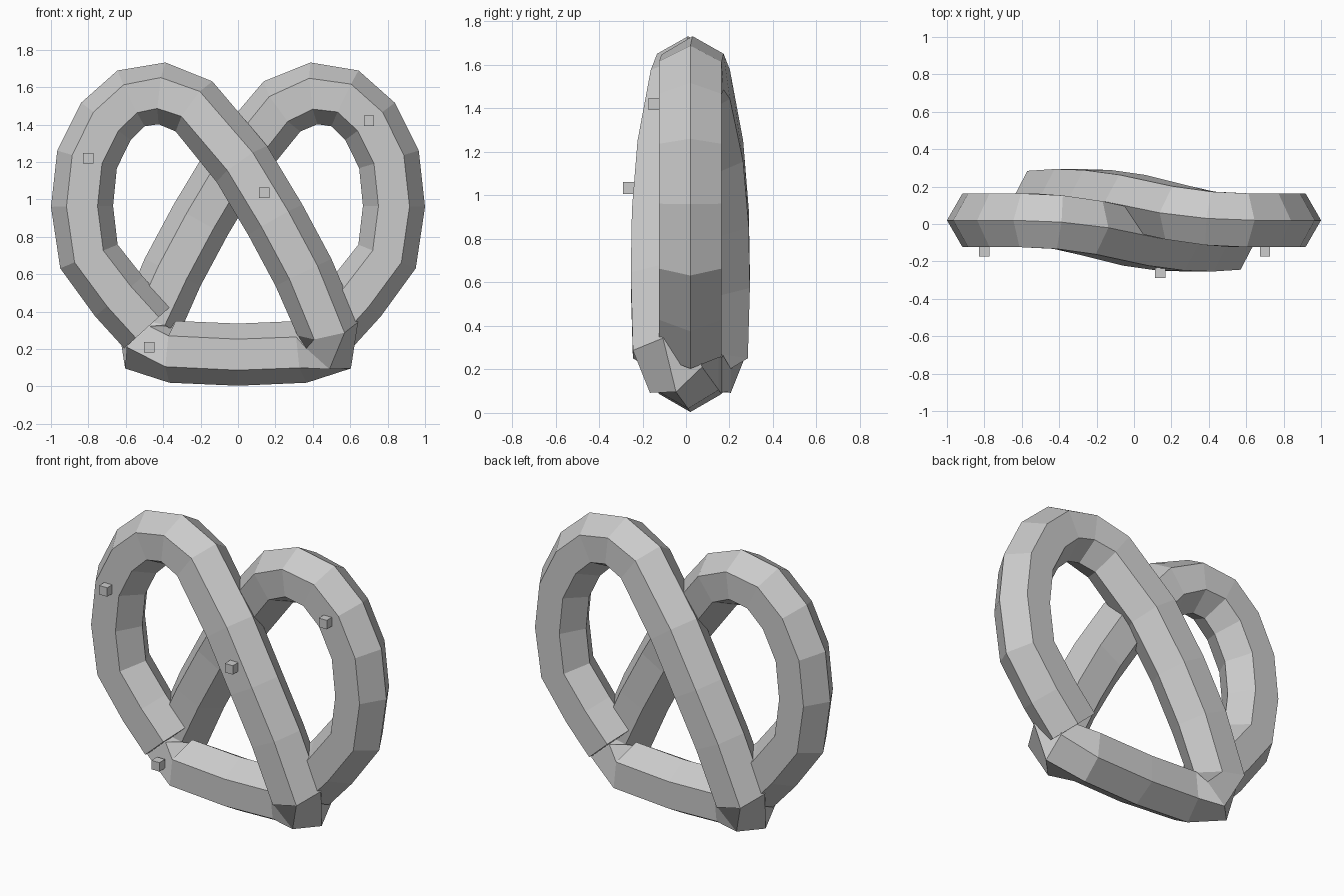
import bpy, bmesh, math
from mathutils import Vector

cube = bpy.data.objects.get("Cube")
if cube:
    bpy.data.objects.remove(cube, do_unlink=True)

RADIUS = 0.166
SIDES = 6
MID_Y = 0.02

grey = bpy.data.materials.new("plain grey")
grey.use_nodes = True
colour = (0.6, 0.6, 0.6, 1)
grey.diffuse_color = colour
grey.node_tree.nodes["Principled BSDF"].inputs["Base Color"].default_value = colour


def add_object(name, bm):
    bmesh.ops.recalc_face_normals(bm, faces=bm.faces)
    mesh = bpy.data.meshes.new(name)
    bm.to_mesh(mesh)
    bm.free()
    mesh.materials.append(grey)
    obj = bpy.data.objects.new(name, mesh)
    bpy.context.collection.objects.link(obj)
    return obj


# Half of the rope: right loop, front strand, corner, half of the base
half = [Vector(p) for p in (
    (-0.485, 0, 0.315), (-0.636, 0, 0.481), (-0.797, 0, 0.695),
    (-0.834, 0, 0.963), (-0.807, 0, 1.214), (-0.706, 0, 1.417),
    (-0.572, 0, 1.54), (-0.406, -0.01, 1.567), (-0.235, -0.04, 1.497),
    (0.02, -0.10, 1.19), (0.2, -0.125, 0.89), (0.35, -0.13, 0.61),
    (0.48, -0.126, 0.308), (0.48, -0.066, 0.207), (0.35, -0.01, 0.185))]
# The other half is the same, turned half way about the vertical axis
turned = [Vector((-p.x, -p.y, p.z)) for p in reversed(half)]
path = half + [Vector((0, 0, 0.17))] + turned

# Sweep a hexagon along the path, its corners pointing in and out of the loops
bm = bmesh.new()
rings = []
for i, p in enumerate(path):
    before = (p - path[i - 1]).normalized() if i > 0 else Vector()
    after = (path[i + 1] - p).normalized() if i < len(path) - 1 else Vector()
    tangent = (before + after).normalized()
    radial = Vector((0, 1, 0)).cross(tangent).normalized()
    axial = tangent.cross(radial)
    ring = []
    for k in range(SIDES):
        a = math.tau * k / SIDES
        offset = radial * math.cos(a) + axial * math.sin(a)
        ring.append(bm.verts.new(p + offset * RADIUS + Vector((0, MID_Y, 0))))
    rings.append(ring)
for r, s in zip(rings, rings[1:]):
    for k in range(SIDES):
        n = (k + 1) % SIDES
        bm.faces.new((r[k], r[n], s[n], s[k]))
bm.faces.new(rings[0])
bm.faces.new(rings[-1])
add_object("twisted_rope", bm)

# Salt grains on the front
grains = {
    "salt_right_loop": (-0.80, -0.145, 1.22),
    "salt_left_loop": (0.70, -0.145, 1.42),
    "salt_crossing": (0.14, -0.262, 1.035),
    "salt_base": (-0.475, -0.10, 0.21),
}
for name, place in grains.items():
    bm = bmesh.new()
    bmesh.ops.create_cube(bm, size=0.055)
    add_object(name, bm).location = place
